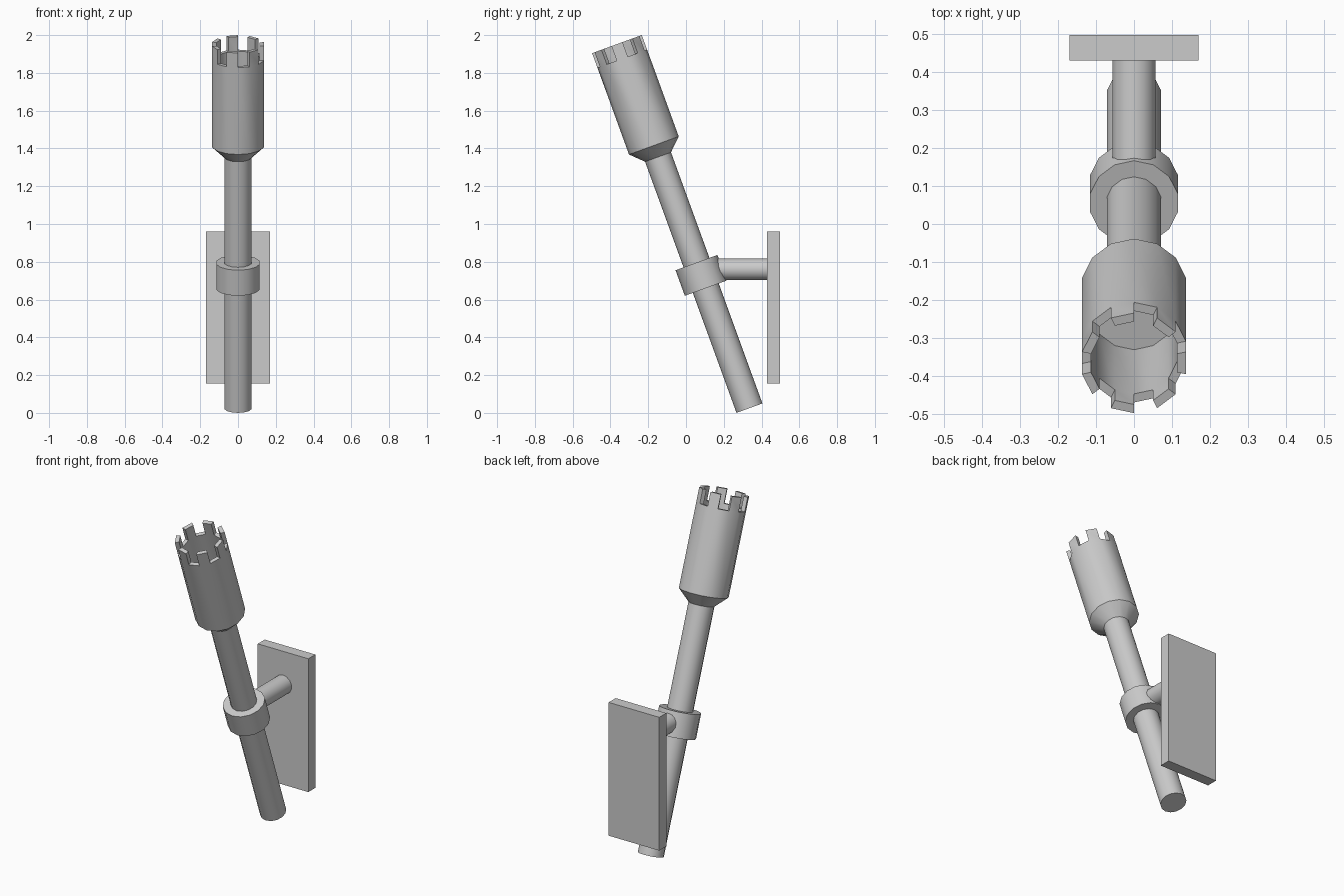
import bpy, bmesh, math
from mathutils import Matrix

if "Cube" in bpy.data.objects:
    bpy.data.objects.remove(bpy.data.objects["Cube"])

SIDES = 14
TILT = Matrix.Translation((0, 0.336, 0.025)) @ Matrix.Rotation(math.radians(20), 4, 'X')


def ring(bm, r, z):
    step = 2 * math.pi / SIDES
    return [bm.verts.new((r * math.sin(i * step), r * math.cos(i * step), z)) for i in range(SIDES)]


def bridge(bm, a, b):
    for i in range(SIDES):
        j = (i + 1) % SIDES
        bm.faces.new((a[i], a[j], b[j], b[i]))


def finish(bm, name, matrix):
    bmesh.ops.recalc_face_normals(bm, faces=bm.faces)
    bm.transform(matrix)
    mesh = bpy.data.meshes.new(name)
    bm.to_mesh(mesh)
    bm.free()
    ob = bpy.data.objects.new(name, mesh)
    bpy.context.collection.objects.link(ob)
    bpy.ops.object.select_all(action='DESELECT')
    ob.select_set(True)
    bpy.context.view_layer.objects.active = ob
    bpy.ops.object.shade_smooth_by_angle(angle=math.radians(30))
    return ob


def cylinder(name, r, z0, z1, matrix):
    bm = bmesh.new()
    a, b = ring(bm, r, z0), ring(bm, r, z1)
    bridge(bm, a, b)
    bm.faces.new(a)
    bm.faces.new(b)
    return finish(bm, name, matrix)


# tilted handle and the collar that grips it
cylinder("shaft", 0.073, 0, 1.42, TILT)
cylinder("collar", 0.118, 0.676, 0.82, TILT)

# hollow cup: flared base, outer wall, notched rim, inner wall, floor
bm = bmesh.new()
R_OUT, R_IN, TOP, NOTCH = 0.14, 0.116, 2.051, 0.082
profile = [(0.073, 1.415), (R_OUT, 1.48), (R_OUT, TOP - NOTCH), (R_IN, TOP - NOTCH), (R_IN, 1.63)]
rings = [ring(bm, r, z) for r, z in profile]
for k in (0, 1, 3):
    bridge(bm, rings[k], rings[k + 1])
bm.faces.new(rings[0])
bm.faces.new(rings[4])
outer, inner = rings[2], rings[3]
for i in range(SIDES):
    j = (i + 1) % SIDES
    base = (outer[i], outer[j], inner[j], inner[i])
    if i % 2 == 0:
        bm.faces.new(base)  # notch floor
        continue
    # raised tooth on every second segment
    top = [bm.verts.new((v.co.x, v.co.y, TOP)) for v in base]
    for k in range(4):
        m = (k + 1) % 4
        bm.faces.new((base[k], base[m], top[m], top[k]))
    bm.faces.new(top)
finish(bm, "torch_cup", TILT)

# horizontal arm from collar to wall plate
arm = Matrix.Translation((0, 0, 0.76)) @ Matrix.Rotation(math.radians(-90), 4, 'X')
cylinder("bracket_arm", 0.0575, 0.08, 0.44, arm)

# wall plate
bm = bmesh.new()
bmesh.ops.create_cube(bm, size=1)
bm.transform(Matrix.Diagonal((0.338, 0.067, 0.806, 1)))
finish(bm, "wall_plate", Matrix.Translation((0, 0.4635, 0.558)))
